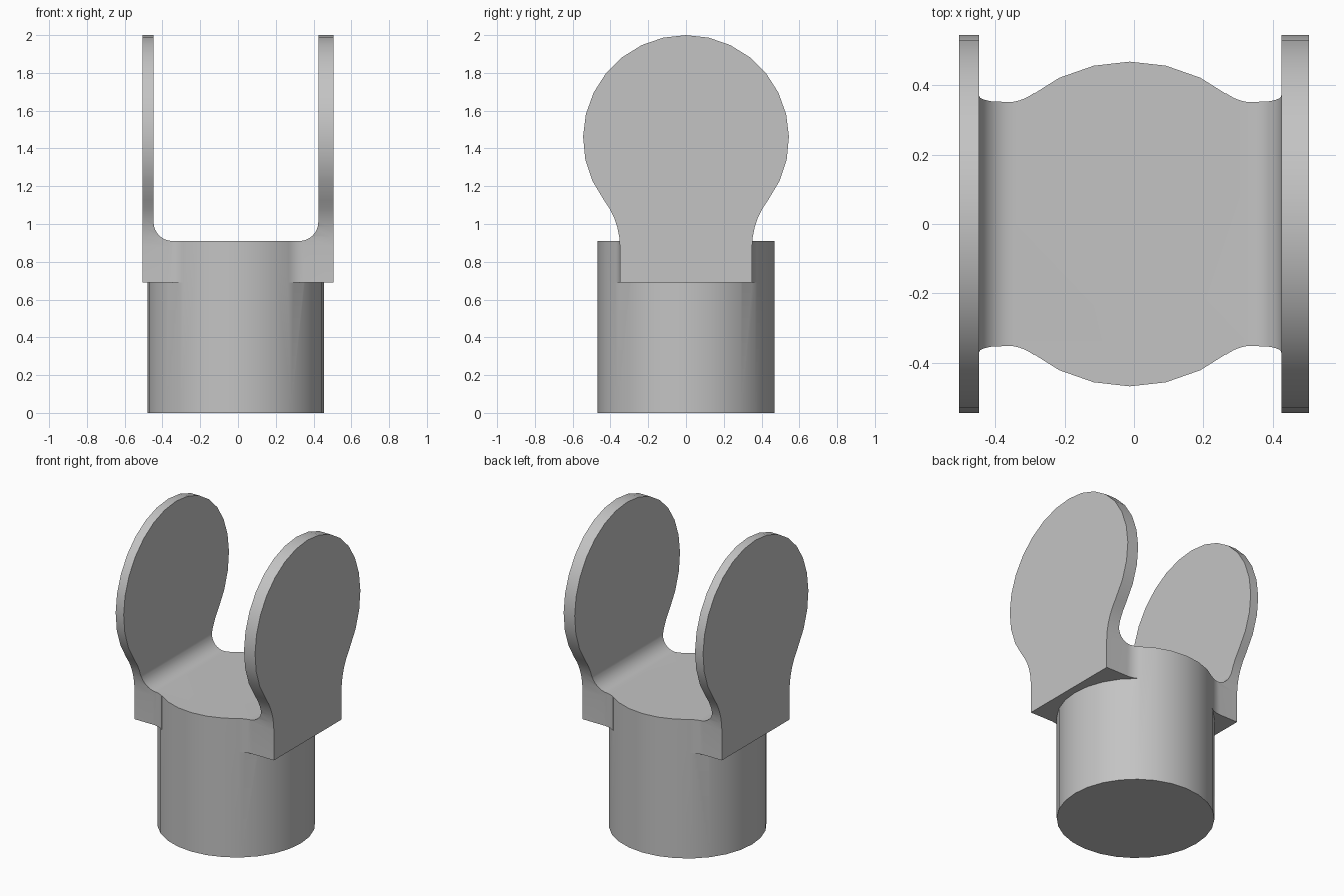
import bpy, bmesh
from math import sin, cos, atan2, pi, sqrt
from mathutils import Vector

cube = bpy.data.objects.get("Cube")
if cube:
    bpy.data.objects.remove(cube, do_unlink=True)

grey = bpy.data.materials.new("mid grey")
grey.use_nodes = True
colour = (0.55, 0.55, 0.55, 1)
grey.diffuse_color = colour
grey.node_tree.nodes["Principled BSDF"].inputs["Base Color"].default_value = colour

AXIS_X = -0.012      # post centre
RADIUS = 0.468       # post radius
DECK = 0.91          # saddle floor height
LEDGE = 0.69         # underside of the saddle
HALF = 0.35          # saddle half depth


def arc(cx, cy, r, start, end, steps):
    return [(cx + r * cos(start + (end - start) * i / steps),
             cy + r * sin(start + (end - start) * i / steps)) for i in range(steps + 1)]


def prism(name, outline, place, direction):
    """Extrude a 2D outline, placed in space by a function, along a direction."""
    bm = bmesh.new()
    face = bm.faces.new([bm.verts.new(place(a, b)) for a, b in outline])
    top = bmesh.ops.extrude_face_region(bm, geom=[face])["geom"]
    bmesh.ops.translate(bm, vec=Vector(direction),
                        verts=[v for v in top if isinstance(v, bmesh.types.BMVert)])
    bmesh.ops.recalc_face_normals(bm, faces=bm.faces)
    mesh = bpy.data.meshes.new(name)
    bm.to_mesh(mesh)
    bm.free()
    mesh.materials.append(grey)
    obj = bpy.data.objects.new(name, mesh)
    bpy.context.collection.objects.link(obj)
    return obj


def combine(target, other, operation):
    mod = target.modifiers.new(operation.lower(), "BOOLEAN")
    mod.operation, mod.solver, mod.object = operation, "EXACT", other
    bpy.context.view_layer.objects.active = target
    bpy.ops.object.modifier_apply(modifier=mod.name)
    bpy.data.objects.remove(other, do_unlink=True)


# Paddle silhouette: round head blending through concave arcs into a straight neck
head_z, head_r, neck_z, neck_r = 1.455, 0.545, 0.88, 0.40
lean = atan2(head_z - neck_z, -(HALF + neck_r))
right_side = [(HALF, LEDGE)] + arc(HALF + neck_r, neck_z, neck_r, pi, lean, 5)
head = arc(0, head_z, head_r, lean - pi, 2 * pi - lean, 20)
left_side = [(-y, z) for y, z in reversed(right_side)]
saddle = prism("fork_saddle", right_side + head[1:-1] + left_side,
               lambda y, z: (-0.505, y, z), (1.01, 0, 0))

# Rounded channel that separates the two paddles
left, right, fillet = -0.447, 0.425, 0.1
channel = ([(right, 2.2), (left, 2.2)]
           + arc(left + fillet, DECK + fillet, fillet, pi, 1.5 * pi, 8)
           + arc(right - fillet, DECK + fillet, fillet, 1.5 * pi, 2 * pi, 8))
cutter = prism("channel_cutter", channel, lambda x, z: (x, -1, z), (0, 2, 0))
cutter.hide_render = True
combine(saddle, cutter, "DIFFERENCE")

# Collar easing the flat saddle sides into the round post
blend_r = 0.14
blend_x = sqrt((RADIUS + blend_r) ** 2 - (HALF + blend_r) ** 2)
toward = atan2(-(HALF + blend_r), -blend_x)
quarter = arc(blend_x, HALF + blend_r, blend_r, -pi / 2, toward, 6)
quarter.append((blend_x * 0.6, HALF - 0.03))
back = quarter + [(-x, y) for x, y in reversed(quarter)]
collar = prism("collar", back + [(x, -y) for x, y in reversed(back)],
               lambda x, y: (x + AXIS_X, y, LEDGE), (0, 0, DECK - LEDGE))
combine(saddle, collar, "UNION")

# Round post carrying the saddle
post = prism("post", arc(0, 0, RADIUS, 0, 2 * pi, 28)[:-1],
             lambda x, y: (x + AXIS_X, y, 0), (0, 0, DECK))
combine(saddle, post, "UNION")

# Smooth the curved walls, keep the rims sharp
bpy.ops.object.select_all(action="DESELECT")
saddle.select_set(True)
bpy.context.view_layer.objects.active = saddle
bpy.ops.object.shade_smooth_by_angle(angle=pi / 6)
